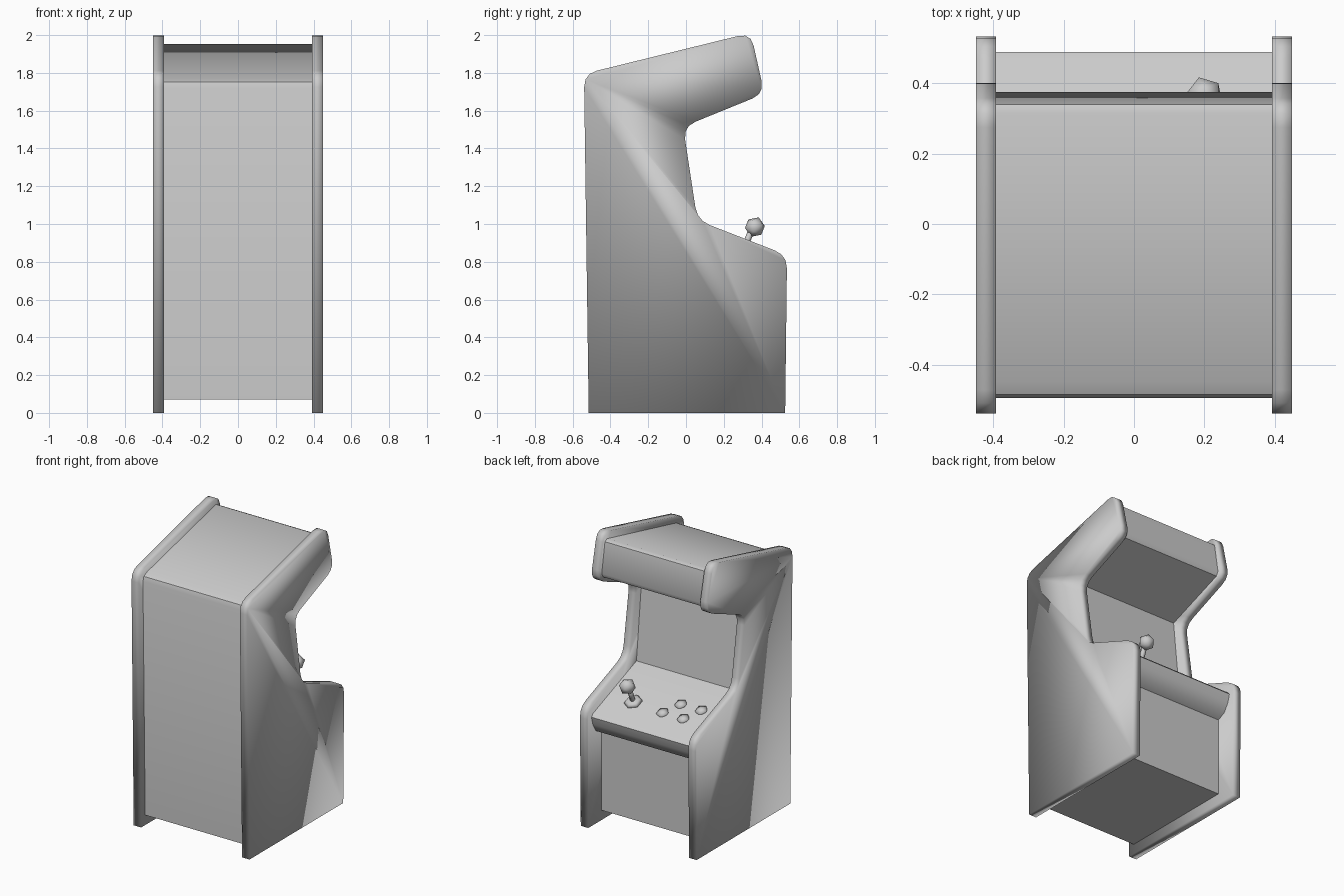
import bpy, bmesh
from mathutils import Vector

if "Cube" in bpy.data.objects:
    bpy.data.objects.remove(bpy.data.objects["Cube"], do_unlink=True)

# One plain grey for the whole cabinet
grey = bpy.data.materials.new("plain grey")
grey.use_nodes = True
colour = (0.6, 0.6, 0.6, 1)
grey.diffuse_color = colour
grey.node_tree.nodes["Principled BSDF"].inputs["Base Color"].default_value = colour


def finish(bm, name, smooth=True):
    bmesh.ops.recalc_face_normals(bm, faces=bm.faces)
    for f in bm.faces:
        f.smooth = smooth
    mesh = bpy.data.meshes.new(name)
    bm.to_mesh(mesh)
    bm.free()
    mesh.materials.append(grey)
    obj = bpy.data.objects.new(name, mesh)
    bpy.context.scene.collection.objects.link(obj)
    return obj


def rounded(corners, size, steps=3):
    """Round every (y, z) corner that lies above the floor."""
    pts = []
    for i, c in enumerate(corners):
        c = Vector(c)
        if c.y == 0:
            pts.append(c)
            continue
        a = Vector(corners[i - 1]) - c
        b = Vector(corners[(i + 1) % len(corners)]) - c
        p, q = c + a.normalized() * size, c + b.normalized() * size
        for s in range(steps + 1):
            t = s / steps
            pts.append(p * (1 - t) ** 2 + c * 2 * t * (1 - t) + q * t * t)
    return pts


def extrude_profile(name, pts, x0, x1, smooth=True):
    """Solid made from a (y, z) outline spanning x0 to x1."""
    bm = bmesh.new()
    face = bm.faces.new([bm.verts.new((x0, p[0], p[1])) for p in pts])
    out = bmesh.ops.extrude_face_region(bm, geom=[face])
    verts = [v for v in out["geom"] if isinstance(v, bmesh.types.BMVert)]
    bmesh.ops.translate(bm, verts=verts, vec=(x1 - x0, 0, 0))
    return finish(bm, name, smooth)


def sheet(name, pts, half, smooth=True):
    """Open panel following a (y, z) path across the cabinet."""
    bm = bmesh.new()
    rows = [[bm.verts.new((x, y, z)) for x in (-half, half)] for y, z in pts]
    for a, b in zip(rows, rows[1:]):
        bm.faces.new((a[0], a[1], b[1], b[0]))
    return finish(bm, name, smooth)


# Side panels
outline = rounded([(-.515, 0), (-.54, 1.795), (.343, 2.012), (.415, 1.69),
                   (-.015, 1.515), (.06, 1.02), (.535, .835), (.525, 0)], .07)
for side, s in (("left", 1), ("right", -1)):
    extrude_profile(side + "_side_panel", outline, s * .392, s * .45)

# Cabinet body between the sides
body = [(-.47, .07), (-.495, 1.72), (-.485, 1.752), (-.45, 1.77), (.315, 1.952),
        (.34, 1.94), (.375, 1.73), (.36, 1.70), (-.07, 1.54), (-.01, .97),
        (.47, .785), (.49, .765), (.475, .71), (.44, .65), (.38, .62), (.38, .07)]
half = .393
extrude_profile("cabinet_body", body, -half, half).data.shade_flat()
bpy.data.objects["cabinet_body"].data.set_sharp_from_angle(angle=.7)
for poly in bpy.data.objects["cabinet_body"].data.polygons:
    poly.use_smooth = True

# Control deck layout: height and normal of the sloping surface
normal = Vector((0, .37, .93)).normalized()
tilt = normal.to_track_quat('Z', 'Y').to_matrix().to_4x4()


def on_deck(x, y, lift=0):
    return Vector((x, y, .966 - .386 * y)) + normal * lift


def ball(name, centre, radius, flat=1):
    bm = bmesh.new()
    bmesh.ops.create_icosphere(bm, subdivisions=1, radius=radius)
    bmesh.ops.scale(bm, vec=(1, 1, flat), verts=bm.verts)
    bmesh.ops.transform(bm, matrix=tilt, verts=bm.verts)
    bmesh.ops.translate(bm, vec=centre, verts=bm.verts)
    return finish(bm, name)


def cone(name, centre, r1, r2, depth, sides):
    bm = bmesh.new()
    bmesh.ops.create_cone(bm, cap_ends=True, segments=sides, radius1=r1,
                          radius2=r2, depth=depth)
    bmesh.ops.transform(bm, matrix=tilt, verts=bm.verts)
    bmesh.ops.translate(bm, vec=centre, verts=bm.verts)
    return finish(bm, name)


# Joystick
cone("joystick_base", on_deck(.2, .3, .008), .065, .045, .024, 6)
cone("joystick_shaft", on_deck(.2, .3, .065), .017, .017, .12, 6)
ball("joystick_knob", on_deck(.2, .31, .148), .055)

# Four push buttons in two staggered rows
for i, (x, y) in enumerate([(-.04, .316), (-.2, .316), (-.11, .214), (-.27, .214)]):
    ball("button_%d" % (i + 1), on_deck(x, y), .045, .4)
